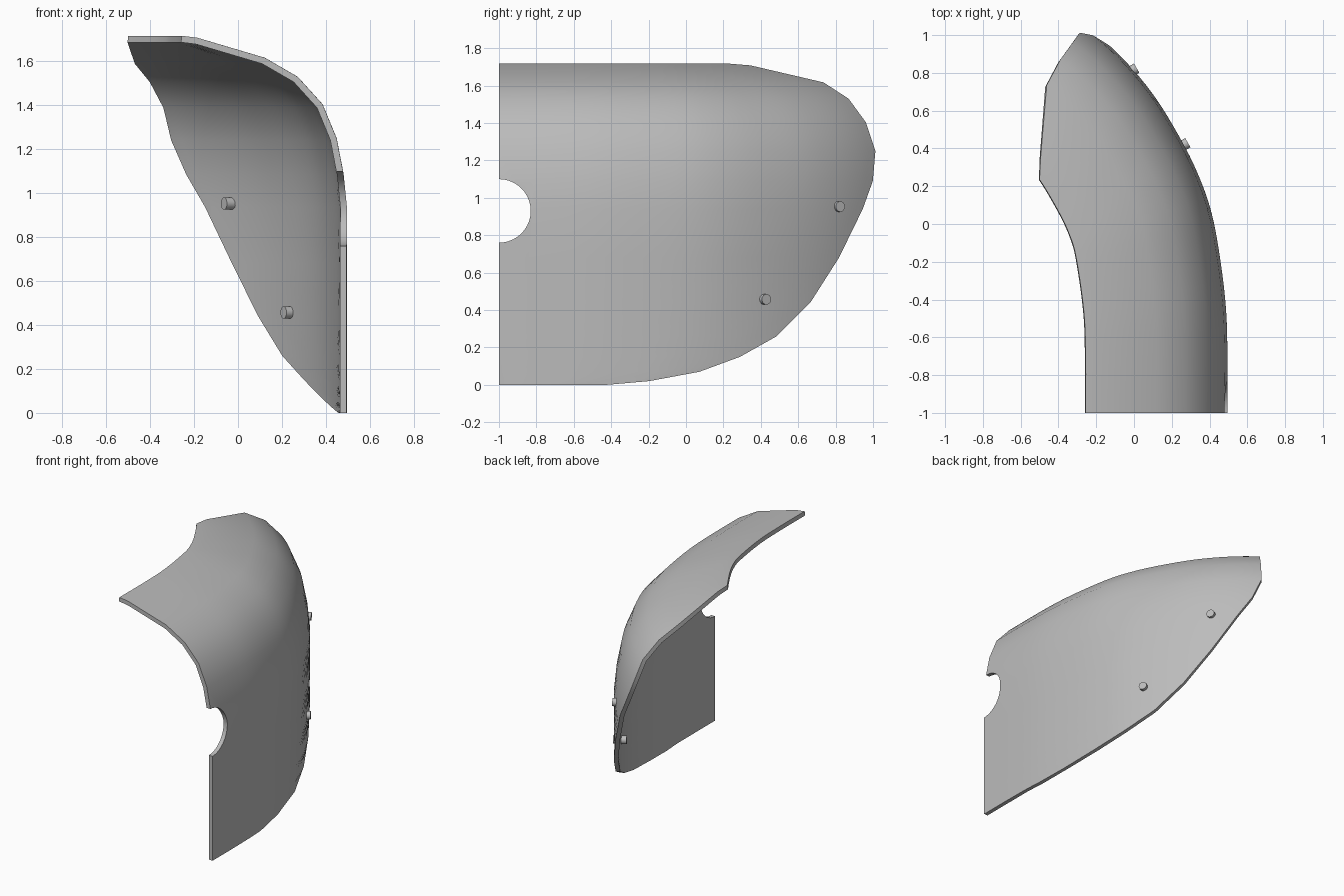
import bpy, bmesh, math
from mathutils import Vector

cube = bpy.data.objects.get("Cube")
if cube:
    bpy.data.objects.remove(cube)

THICKNESS = 0.03
COLUMNS = 28

grey = bpy.data.materials.new("plain grey")
grey.use_nodes = True
COLOUR = (0.5, 0.5, 0.5, 1)
grey.diffuse_color = COLOUR
grey.node_tree.nodes["Principled BSDF"].inputs["Base Color"].default_value = COLOUR

# Plan curve of the outer wall, front to back, with a guide point at each end
PLAN = [Vector(p) for p in (
    (.495, -1.28), (.495, -1), (.495, -.72), (.487, -.45), (.455, -.177),
    (.407, .072), (.328, .289), (.227, .485), (.116, .665), (-.005, .818),
    (-.13, .945), (-.26, 1.05), (-.40, 1.14))]

# Rows of the shell: height, inset from the wall, x where the row ends
ROWS = [(0, 0, .485), (.02, 0, .458), (.07, 0, .407), (.15, 0, .328),
        (.26, 0, .227), (.44, 0, .116), (.68, 0, -.005), (.94, 0, -.13),
        (1.09, .015, -.217), (1.25, .046, -.296), (1.405, .11, -.366),
        (1.53, .223, -.425), (1.617, .373, -.462), (1.708, .68, -.495),
        (1.717, .751, -.50)]


def plan_point(s, inset):
    """Point on the smooth plan curve, moved inward along its normal."""
    i = min(int(s), len(PLAN) - 4)
    t = s - i
    a, b, c, d = PLAN[i:i + 4]
    k1, k2, k3 = c - a, 2 * a - 5 * b + 4 * c - d, 3 * b - a - 3 * c + d
    point = b + (k1 * t + k2 * t * t + k3 * t ** 3) / 2
    tangent = (k1 + 2 * k2 * t + 3 * k3 * t * t).normalized()
    return point - Vector((tangent.y, -tangent.x)) * inset


def row_end(inset, x):
    low, high = 0.0, len(PLAN) - 3.0
    for _ in range(40):
        mid = (low + high) / 2
        if plan_point(mid, inset).x > x:
            low = mid
        else:
            high = mid
    return low


def add_object(name, bm):
    mesh = bpy.data.meshes.new(name)
    bm.to_mesh(mesh)
    bm.free()
    obj = bpy.data.objects.new(name, mesh)
    bpy.context.collection.objects.link(obj)
    mesh.materials.append(grey)
    return obj


def add_cylinder(name, centre, axis, radius, length, sides):
    bm = bmesh.new()
    bmesh.ops.create_cone(bm, cap_ends=True, segments=sides, radius1=radius,
                          radius2=radius, depth=length)
    obj = add_object(name, bm)
    obj.location = centre
    obj.rotation_euler = Vector(axis).to_track_quat("Z", "Y").to_euler()
    return obj


def activate(obj):
    bpy.ops.object.select_all(action="DESELECT")
    obj.select_set(True)
    bpy.context.view_layer.objects.active = obj


def smooth(obj, degrees):
    activate(obj)
    bpy.ops.object.shade_smooth_by_angle(angle=math.radians(degrees))


# Curved shell: profile swept along the plan curve
bm = bmesh.new()
grid = []
for z, inset, x_end in ROWS:
    end = row_end(inset, x_end)
    row = [plan_point(end * j / COLUMNS, inset) for j in range(COLUMNS + 1)]
    grid.append([bm.verts.new((p.x, p.y, z)) for p in row])
for lower, upper in zip(grid, grid[1:]):
    for j in range(COLUMNS):
        bm.faces.new((lower[j], lower[j + 1], upper[j + 1], upper[j]))
shell = add_object("curved_shell", bm)
solid = shell.modifiers.new("thickness", "SOLIDIFY")
solid.thickness = THICKNESS
solid.offset = -1

# Half-round notch in the front edge
cutter = add_cylinder("notch_cutter", (.48, -1, .93), (1, 0, 0), .17, .4, 40)
cutter.hide_render = True
cutter.hide_set(True)
notch = shell.modifiers.new("notch", "BOOLEAN")
notch.operation = "DIFFERENCE"
notch.solver = "EXACT"
notch.object = cutter
activate(shell)
for name in ("thickness", "notch"):
    bpy.ops.object.modifier_apply(modifier=name)
bpy.data.objects.remove(cutter)
smooth(shell, 30)

# Pegs through the wall
for name, centre in (("upper_peg", (-.025, .803, .953)),
                     ("lower_peg", (.246, .408, .457))):
    smooth(add_cylinder(name, centre, (.87, .5, 0), .028, .09, 20), 40)
